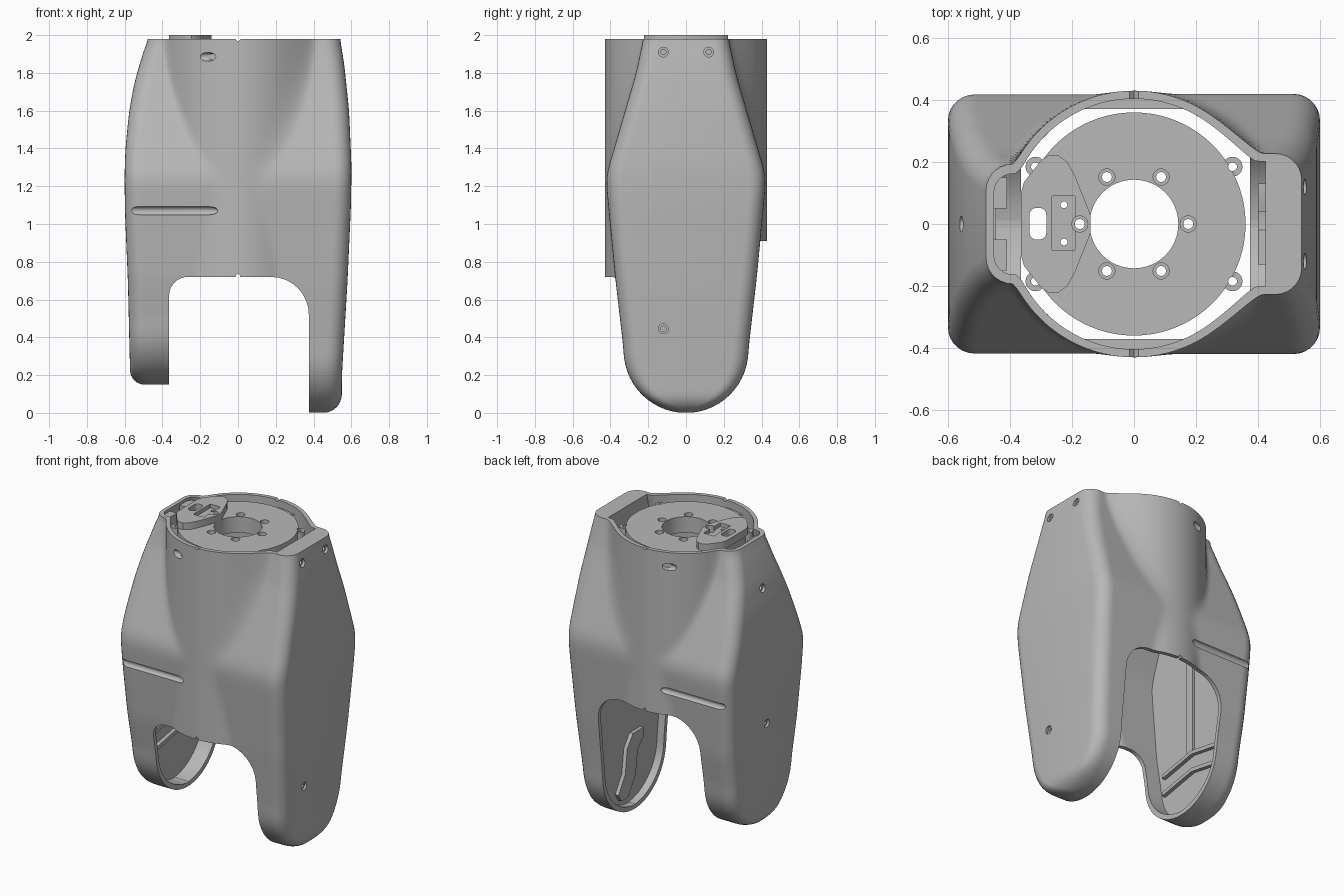
import bpy, bmesh
from math import sqrt, sin, cos, pi, radians

if "Cube" in bpy.data.objects:
    bpy.data.objects.remove(bpy.data.objects["Cube"])

GREY = (0.48, 0.48, 0.48, 1)
grey = bpy.data.materials.new("plain grey")
grey.use_nodes = True
grey.diffuse_color = GREY
grey.node_tree.nodes["Principled BSDF"].inputs["Base Color"].default_value = GREY


def add(name, bm):
    bmesh.ops.recalc_face_normals(bm, faces=bm.faces)
    me = bpy.data.meshes.new(name)
    bm.to_mesh(me)
    bm.free()
    me.materials.append(grey)
    ob = bpy.data.objects.new(name, me)
    bpy.context.collection.objects.link(ob)
    return ob


def loft(name, rings):
    bm = bmesh.new()
    vs = [[bm.verts.new(p) for p in r] for r in rings]
    n = len(vs[0])
    for a, b in zip(vs, vs[1:]):
        for i in range(n):
            j = (i + 1) % n
            bm.faces.new((a[i], a[j], b[j], b[i]))
    bm.faces.new(vs[0])
    bm.faces.new(vs[-1])
    return add(name, bm)


def prism(name, pts, axis, lo, hi):
    put = {"x": lambda a, b, t: (t, a, b), "y": lambda a, b, t: (a, t, b),
           "z": lambda a, b, t: (a, b, t)}[axis]
    return loft(name, [[put(a, b, t) for a, b in pts] for t in (lo, hi)])


def circle(cx, cy, r, n=24):
    return [(cx + r * cos(2 * pi * i / n), cy + r * sin(2 * pi * i / n)) for i in range(n)]


def rounded(x0, x1, y0, y1, r):
    """Rectangle outline; r holds the radii from top right, anticlockwise."""
    pts = []
    for k, (x, y, sx, sy) in enumerate(((x1, y1, 1, 1), (x0, y1, -1, 1),
                                        (x0, y0, -1, -1), (x1, y0, 1, -1))):
        for i in range(9):
            a = (k + i / 8) * pi / 2
            pts.append((x - sx * r[k] + r[k] * cos(a), y - sy * r[k] + r[k] * sin(a)))
    return pts


def box(name, x0, x1, y0, y1, z0, z1):
    return prism(name, [(x0, y0), (x1, y0), (x1, y1), (x0, y1)], "z", z0, z1)


def spindle(name, x0, x1, y, z, r, tip):
    """Rod along x with rounded tips."""
    stations = [(x0 + tip * (1 - cos(a)), sin(a)) for a in (.15, .4, .8, 1.2, pi / 2)]
    stations += [(x1 - (x - x0), f) for x, f in reversed(stations)]
    return loft(name, [[(x, a, b) for a, b in circle(y, z, r * f)] for x, f in stations])


def combine(ob, other, op="DIFFERENCE"):
    m = ob.modifiers.new("bool", "BOOLEAN")
    m.operation, m.solver, m.object = op, "EXACT", other
    bpy.context.view_layer.objects.active = ob
    bpy.ops.object.modifier_apply(modifier=m.name)
    bpy.data.objects.remove(other)


def lerp(table, z):
    if z <= table[0][0]:
        return table[0][1]
    for (a, u), (b, v) in zip(table, table[1:]):
        if z <= b:
            return u + (v - u) * (z - a) / (b - a)
    return table[-1][1]


def soft(table, z):
    return sum(lerp(table, z + d * 0.015) for d in range(-3, 4)) / 7


# Half-width and side reach by height for each half of the shell
WIDTH = {1: [(.33, .33), (.72, .375), (1.2, .421), (1.27, .419), (1.8, .264), (2, .222)],
         -1: [(.47, .33), (.72, .375), (1.2, .419), (1.26, .418), (1.8, .228), (2, .182)]}
REACH = {1: [(.2, .55), (.7, .58), (1.1, .598), (1.3, .601), (1.6, .588), (1.85, .562), (2, .537)],
         -1: [(.2, .571), (.7, .583), (1.05, .598), (1.25, .601), (1.4, .596), (1.6, .576),
              (1.75, .548), (1.9, .505), (2, .468)]}
FOOT = {1: 0.0, -1: 0.15}
TOP = 1.98


def half_body(name, s, inset, x_in, top):
    """Half of the body: a round core blended into a flared side pod."""
    foot, r0 = FOOT[s], 0.33
    zs = [foot + r0 * (1 - cos(pi / 2 * i / 14)) for i in range(1, 15)]
    zs = [foot + .001] + zs + [foot + r0 + (top - foot - r0) * i / 54 for i in range(1, 55)]
    rings = []
    for z in zs:
        w = soft(WIDTH[s], z)
        d = z - foot
        if d < r0:
            w *= sqrt(max(1 - ((r0 - d) / r0) ** 2, .004))
        X = soft(REACH[s], z)
        rb = 0.1 if s > 0 else 0.075
        if d < rb:
            X -= rb * (1 - sqrt(max(0, 1 - ((rb - d) / rb) ** 2)))
        w, X, R = max(w - inset, .012), X - inset, 0.43 - inset
        fade = min(1, max(0, (z - .45) / .25))
        k = 0.012 + max(0, z - 1.25) / .73 * (0.12 if s > 0 else 0.03)
        r = min(.085 - inset, w * .9)

        def height(x):
            c = sqrt(max(0, R * R - x * x))
            h = max(c, w) + max(k - abs(c - w), 0) ** 2 / (4 * k)
            return w + fade * (h - w)

        side = []
        end = X - r
        for i in range(37):
            x = x_in + (end - x_in) * i / 36
            side.append((x, height(max(x, 0))))
        drop = side[-1][1]
        for i in range(1, 8):
            a = pi / 2 * i / 7
            side.append((end + r * sin(a), drop - r + r * cos(a)))
        outline = [(x, -y) for x, y in side] + [(x, y) for x, y in reversed(side)]
        # inner solids are lifted at the foot so that the sole keeps its thickness
        lift = inset * max(0, 1 - d / r0)
        rings.append([(s * x, y, z + lift) for x, y in outline])
    return loft(name, rings)


# Shell halves, each hollowed as far as a flat inner side wall
PANEL = {1: .425, -1: .47}
shells = {}
for s, name in ((1, "left_shell"), (-1, "right_shell")):
    shell = half_body(name, s, 0, 0.0005, TOP)
    cavity = half_body("cavity", s, 0.026, -0.02, TOP + .05)
    combine(cavity, box("side_wall", s * PANEL[s], s * .7, -.5, .5, -.1, 2.2))
    combine(shell, cavity)
    # arches, taller at the back, with unequal corners
    combine(shell, prism("arch", rounded(-.365, .375, -.5, .72, (.2, .1, .05, .05)), "y", -1, 0))
    combine(shell, prism("arch", rounded(-.365, .375, -.5, .91, (.17, .2, .05, .05)), "y", -.001, 1))
    # small notches at the seam
    for y, z in ((-.43, .725), (.43, .915), (-.43, TOP), (.43, TOP)):
        combine(shell, prism("notch", circle(0, z, .014, 4), "y", y - .06, y + .06))
    shells[s] = shell

# Screw holes in the side faces
for s, y, z in ((1, -.12, 1.91), (1, .12, 1.91), (1, -.12, .445), (-1, 0, 1.7), (-1, 0, .82)):
    x = soft(REACH[s], z)
    for r, depth in ((.026, .015), (.014, .06)):
        combine(shells[s], prism("hole", circle(y, z, r), "x", s * (x - depth), s * .7))

# Long scooped grooves and oval ports on front and back
for f in (-1, 1):
    combine(shells[-1], spindle("groove", -.59, -.105, f * .41, 1.07, .022, .05))
    combine(shells[-1], spindle("port", -.222, -.108, f * .4, 1.885, .023, .045))

# Mounting plate with corner ears
plate = prism("mounting_plate", circle(0, 0, .36, 96), "z", 1.85, 1.955)
for sx in (-1, 1):
    for sy in (-1, 1):
        combine(plate, prism("ear", circle(sx * .318, sy * .185, .032), "z", 1.86, 1.945), "UNION")
        combine(plate, prism("hole", circle(sx * .318, sy * .185, .014), "z", 1.8, 2.1))
combine(plate, prism("bore", circle(0, 0, .143, 64), "z", 1.8, 2.1))

# Raised connector cover on the plate
lens = [(-.14, .03), (-.19, .155), (-.215, .2), (-.245, .222), (-.275, .222), (-.3, .205),
        (-.355, .135), (-.365, .1)]
cover = prism("connector_cover", lens + [(x, -y) for x, y in reversed(lens)], "z", 1.95, 2.0)
combine(cover, prism("pocket", rounded(-.265, -.19, -.085, .09, (.004,) * 4), "z", 1.975, 2.1))
for ob in (plate, cover):
    combine(ob, prism("slot", rounded(-.337, -.283, -.05, .052, (.022,) * 4), "z", 1.8, 2.1))
    for y in (-.058, .062):
        combine(ob, prism("pin", circle(-.226, y, .011), "z", 1.8, 2.1))
    for i in range(6):
        a = radians(60 * i)
        if ob is cover and i != 3:
            continue
        for r, z in ((.026, 1.93), (.016, 1.8)):
            combine(ob, prism("bolt", circle(.175 * cos(a), .175 * sin(a), r), "z", z, 2.1))

# Pads between plate and shell at front and back
parts = [plate, cover] + list(shells.values())
for f, name in ((-1, "front_pad"), (1, "back_pad")):
    arc = [(.41 * sin(a * .11), f * .41 * cos(a * .11)) for a in range(-4, 5)]
    parts.append(prism(name, arc, "z", 1.8, 1.93))

# Collar blocks in the narrower pod
for f, name in ((-1, "front_collar_block"), (1, "back_collar_block")):
    parts.append(box(name, -.46, -.41, f * .05, f * .15, 1.85, 1.955))

# Ribs and cable guides inside the legs
parts.append(prism("right_inner_bar", rounded(-.06, .0, .62, 1.3, (.028,) * 4), "x", -.475, -.455))
for z, name in ((.43, "lower_inner_rib"), (.55, "upper_inner_rib")):
    parts.append(prism(name, [(-.27, z), (0, z + .05), (.27, z), (.27, z + .025),
                              (0, z + .075), (-.27, z + .025)], "x", -.475, -.445))
guide = [(-.13, .48), (-.13, .42), (-.07, .36), (-.05, .2), (.03, .08), (.1, .08), (.13, .13),
         (.06, .24), (.04, .4), (-.02, .48)]
parts.append(prism("left_inner_guide", guide, "x", .4, .43))

for ob in parts:
    bpy.ops.object.select_all(action="DESELECT")
    ob.select_set(True)
    bpy.context.view_layer.objects.active = ob
    bpy.ops.object.shade_smooth_by_angle(angle=radians(32))
